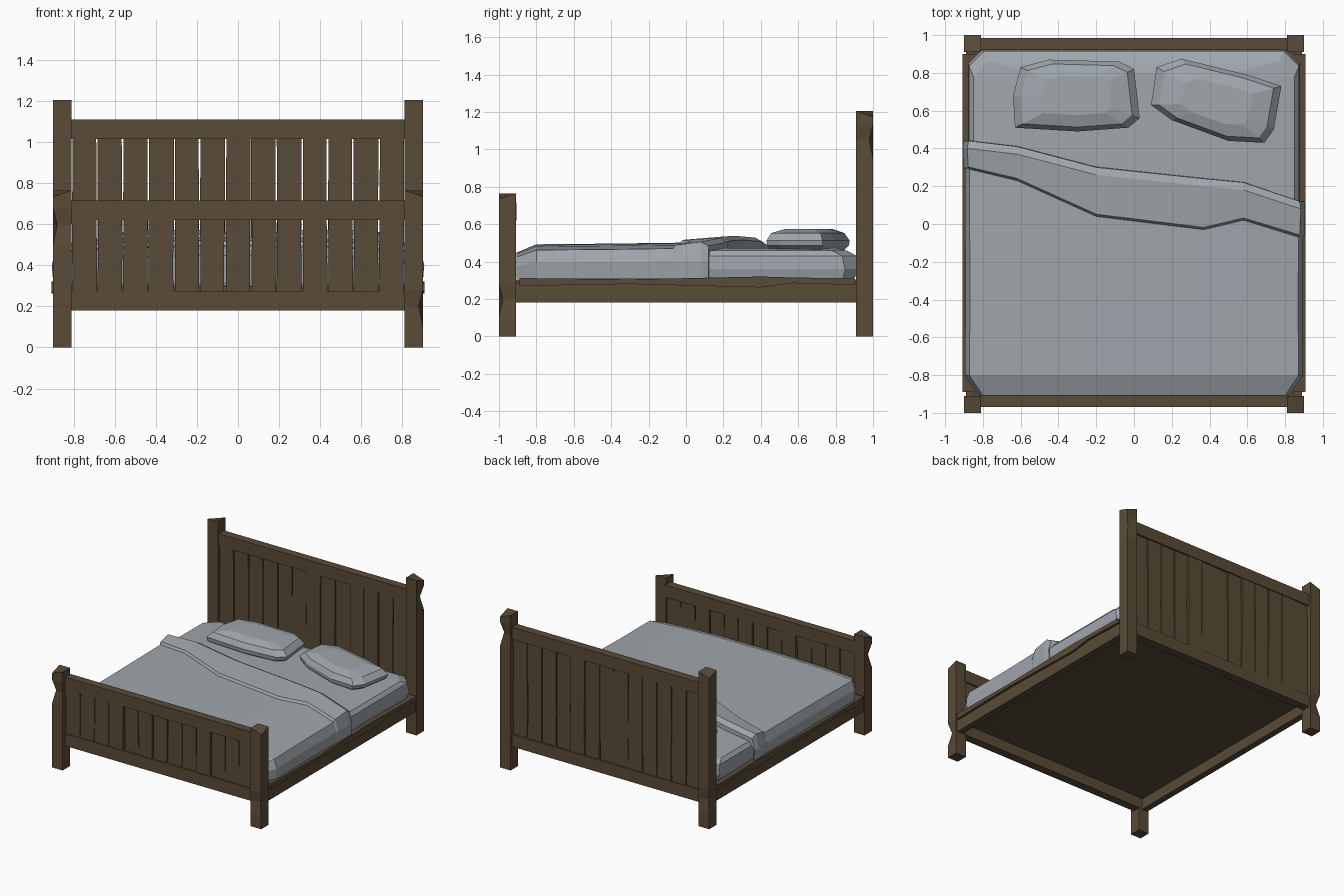
import bpy
import random

random.seed(4)
default_cube = bpy.data.objects.get("Cube")
if default_cube:
    bpy.data.objects.remove(default_cube, do_unlink=True)


def make_material(name, colour):
    material = bpy.data.materials.new(name)
    material.use_nodes = True
    material.diffuse_color = (*colour, 1)
    for node in material.node_tree.nodes:
        if node.type == "BSDF_PRINCIPLED":
            node.inputs["Base Color"].default_value = (*colour, 1)
            node.inputs["Roughness"].default_value = 0.9
    return material


wood = make_material("brown wood", (0.100, 0.070, 0.038))
linen = make_material("grey linen", (0.35, 0.385, 0.415))


def make_object(name, points, faces, material):
    mesh = bpy.data.meshes.new(name)
    mesh.from_pydata(points, [], faces)
    mesh.materials.append(material)
    part = bpy.data.objects.new(name, mesh)
    bpy.context.collection.objects.link(part)


def loft(name, rings, material):
    """Join equal counter-clockwise rings from bottom to top and cap both ends."""
    count = len(rings[0])
    points = [point for ring in rings for point in ring]
    faces = [tuple(reversed(range(count))),
             tuple(range(len(points) - count, len(points)))]
    for level in range(len(rings) - 1):
        low, high = level * count, (level + 1) * count
        for i in range(count):
            j = (i + 1) % count
            faces.append((low + i, low + j, high + j, high + i))
    make_object(name, points, faces, material)


def rectangle(x0, x1, y0, y1, z):
    return [(x0, y0, z), (x1, y0, z), (x1, y1, z), (x0, y1, z)]


def box(name, x, y, z):
    loft(name, [rectangle(*x, *y, level) for level in z], wood)


def post(name, side, end, height, dent_height):
    """Square post with a lowered top corner and a worn spot on its outer edge."""
    x0, x1 = sorted((side * 0.81, side * 0.9))
    y0, y1 = sorted((end * 0.91, end))
    levels = [0, dent_height - 0.1, dent_height, dent_height + 0.08, height]
    rings = []
    for index, z in enumerate(levels):
        dent = 0.02 if index == 2 else 0
        drop = 0.03 if z == height else 0
        rings.append([(x - side * dent, y - end * dent, z - drop)
                      if abs(x) > 0.85 and abs(y) > 0.95 else (x, y, z)
                      for x, y, z in rectangle(x0, x1, y0, y1, z)])
    loft(name, rings, wood)


# Corner posts
post("front_right_post", -1, -1, 0.765, 0.6)
post("front_left_post", 1, -1, 0.765, 0.2)
post("back_right_post", -1, 1, 1.205, 0.22)
post("back_left_post", 1, 1, 1.205, 1.05)


# Headboard and footboard: two rails with worn planks between them
def end_board(name, rail_y, slat_y, top):
    span = (-0.82, 0.82)
    box(name + "_top_rail", span, rail_y, (top - 0.095, top))
    box(name + "_bottom_rail", span, rail_y, (0.18, 0.275))
    count = 13
    pitch = 1.62 / count
    for i in range(count):
        x0 = -0.81 + i * pitch
        shift = random.uniform(-0.006, 0.006)
        depth = [y + shift for y in slat_y]
        rings = []
        for z in (0.26, 0.26 + (top - 0.35) * random.uniform(0.2, 0.7), top - 0.08):
            left = x0 + random.uniform(0, 0.006)
            right = x0 + pitch - random.uniform(0, 0.006)
            rings.append(rectangle(left, right, *depth, z))
        loft(f"{name}_plank_{i + 1}", rings, wood)


end_board("headboard", (0.92, 0.985), (0.93, 0.975), 1.11)
end_board("footboard", (-0.97, -0.905), (-0.96, -0.915), 0.715)

# Side rails, each with a worn ledge board on top
for side, label in ((-1, "right"), (1, "left")):
    box(label + "_side_rail", sorted((side * 0.84, side * 0.89)),
        (-0.92, 0.92), (0.18, 0.29))
    inner, outer = side * 0.84, side * 0.908
    sections = []
    for y, low, high in ((0.9, 0.275, 0.31), (0.57, 0.285, 0.315),
                         (0.4, 0.262, 0.32), (-0.3, 0.28, 0.305),
                         (-0.89, 0.27, 0.312)):
        ring = [(inner, y, low), (outer, y, low), (outer, y, high), (inner, y, high)]
        sections.append(ring if side > 0 else ring[::-1])
    loft(label + "_ledge_board", sections, wood)

# Base panel under the mattress
box("base_panel", (-0.845, 0.845), (-0.91, 0.925), (0.265, 0.305))


# Mattress with cut corners and a soft top edge
def cut_corner_ring(half, y0, y1, cut, z):
    return [(-half + cut, y0, z), (half - cut, y0, z), (half, y0 + cut, z),
            (half, y1 - cut, z), (half - cut, y1, z), (-half + cut, y1, z),
            (-half, y1 - cut, z), (-half, y0 + cut, z)]


loft("mattress", [
    cut_corner_ring(0.865, -0.78, 0.9, 0.06, 0.305),
    cut_corner_ring(0.878, -0.78, 0.92, 0.07, 0.36),
    cut_corner_ring(0.873, -0.78, 0.915, 0.08, 0.43),
    cut_corner_ring(0.85, -0.76, 0.86, 0.08, 0.458),
    cut_corner_ring(0.6, -0.7, 0.8, 0.08, 0.474)], linen)

# Blanket columns: x, height, front edge of fold, back edge of fold
columns = [
    (-0.888, 0.31, 0.29, 0.44), (-0.896, 0.40, 0.29, 0.44),
    (-0.872, 0.47, 0.29, 0.44), (-0.62, 0.492, 0.23, 0.41),
    (-0.2, 0.502, 0.04, 0.30), (0.37, 0.498, -0.03, 0.24),
    (0.58, 0.49, 0.02, 0.22), (0.872, 0.47, -0.07, 0.12),
    (0.896, 0.40, -0.07, 0.12), (0.888, 0.31, -0.07, 0.12)]


def sheet(name, rows, material):
    """Skin a grid of points whose rows run front to back."""
    width = len(rows[0])
    faces = [(r * width + c, r * width + c + 1,
              (r + 1) * width + c + 1, (r + 1) * width + c)
             for r in range(len(rows) - 1) for c in range(width - 1)]
    make_object(name, [p for row in rows for p in row], faces, material)


def flat_row(y, narrow, rise):
    return [(x * narrow, y, 0.31 + (z - 0.31) * rise) for x, z, _, _ in columns]


def fold_row(blend, offset, lift):
    row = []
    for x, z, front, back in columns:
        out = max(lift, 0) * 0.3 * (1 if x > 0 else -1)
        row.append((x + (out if abs(x) > 0.8 else 0),
                    front + (back - front) * blend + offset,
                    z + (lift if z > 0.45 else 0)))
    return row


sheet("blanket", [
    flat_row(-0.89, 0.92, 0), flat_row(-0.905, 0.92, 0.72),
    flat_row(-0.8, 1, 0.95), flat_row(-0.4, 0.995, 0.97),
    fold_row(0, 0, 0), fold_row(0, 0.012, 0.018),
    fold_row(1, -0.04, 0.036), fold_row(1, 0, 0.014),
    fold_row(1, 0.003, -0.035)], linen)


# Pillows: one outline swelled and shrunk through the height
def pillow(name, outline):
    cx = sum(p[0] for p in outline) / len(outline)
    cy = sum(p[1] for p in outline) / len(outline)
    rings = [[(cx + (x - cx) * size, cy + (y - cy) * size, z) for x, y in outline]
             for z, size in ((0.462, 0.88), (0.485, 0.98), (0.512, 1),
                             (0.552, 0.88), (0.573, 0.55))]
    loft(name, rings, linen)


pillow("right_pillow", [
    (-0.64, 0.68), (-0.63, 0.51), (-0.3, 0.49), (-0.03, 0.51), (0.03, 0.56),
    (0.0, 0.82), (-0.08, 0.86), (-0.45, 0.87), (-0.6, 0.83)])
pillow("left_pillow", [
    (0.09, 0.63), (0.2, 0.55), (0.5, 0.44), (0.69, 0.43), (0.74, 0.5),
    (0.78, 0.73), (0.6, 0.79), (0.25, 0.875), (0.12, 0.83)])
